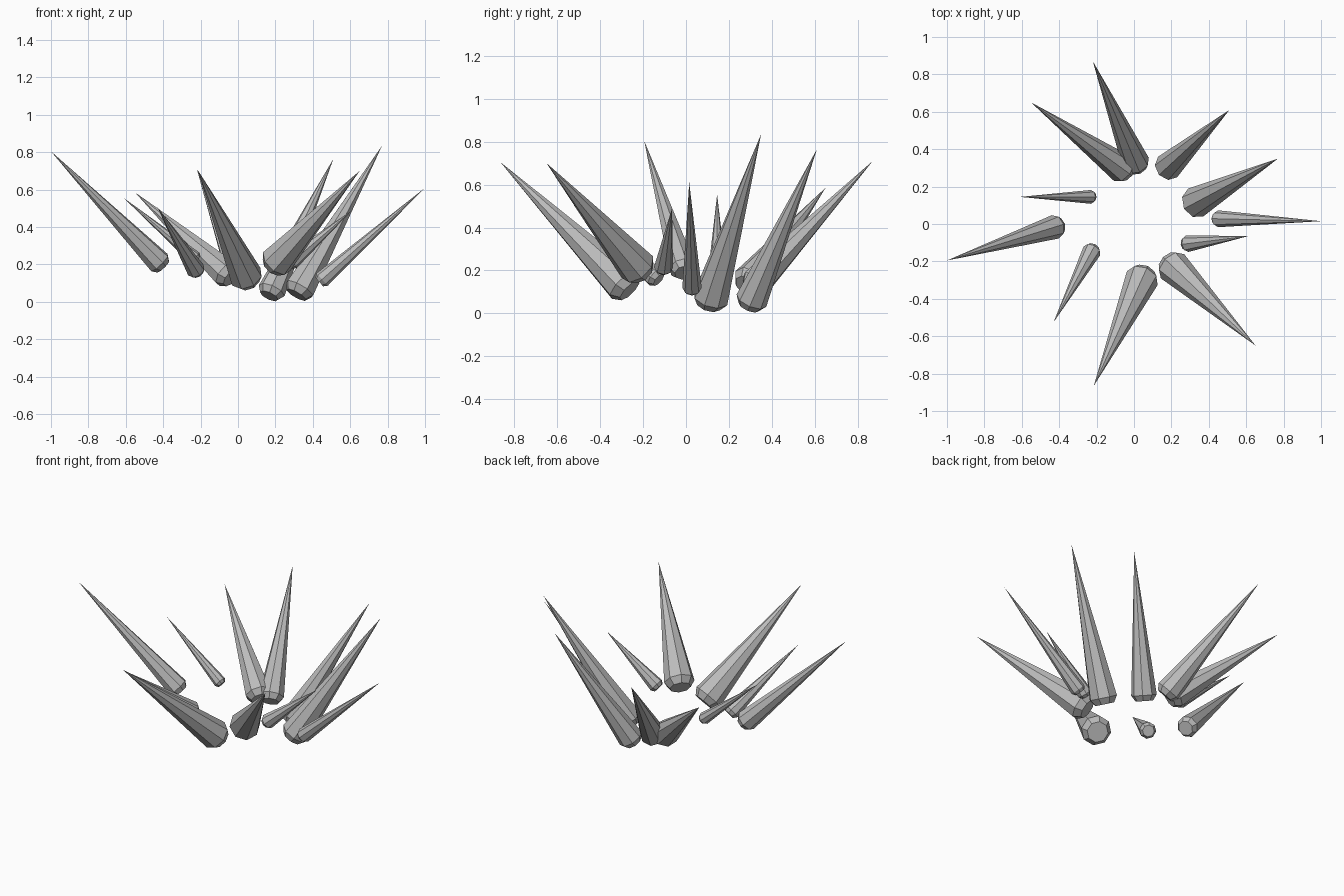
import bpy, bmesh, math
from mathutils import Vector

if "Cube" in bpy.data.objects:
    bpy.data.objects.remove(bpy.data.objects["Cube"])

SIDES = 8
grey = bpy.data.materials.new("stone_grey")
grey.diffuse_color = (0.5, 0.5, 0.5, 1)
grey.use_nodes = True
grey.node_tree.nodes["Principled BSDF"].inputs["Base Color"].default_value = grey.diffuse_color


def spike(name, base, tip, radius):
    """Long faceted point with a short chamfered butt end."""
    base, tip = Vector(base), Vector(tip)
    axis = tip - base
    length = axis.length
    turn = axis.to_track_quat('Z', 'Y')
    bm = bmesh.new()

    def ring(r, z):
        return [bm.verts.new(base + turn @ Vector((
            r * math.cos(2 * math.pi * i / SIDES),
            r * math.sin(2 * math.pi * i / SIDES), z))) for i in range(SIDES)]

    butt = ring(radius * 0.7, -radius * 0.45)
    wide = ring(radius, 0)
    point = bm.verts.new(base + turn @ Vector((0, 0, length)))
    bm.faces.new(butt[::-1])
    for i in range(SIDES):
        j = (i + 1) % SIDES
        bm.faces.new((butt[i], butt[j], wide[j], wide[i]))
        bm.faces.new((wide[i], wide[j], point))
    mesh = bpy.data.meshes.new(name)
    bm.to_mesh(mesh)
    bm.free()
    mesh.materials.append(grey)
    bpy.context.collection.objects.link(bpy.data.objects.new(name, mesh))


# Ring of outward-leaning spikes: widest-ring centre, tip, radius
spike("spike_back", (0.01, 0.325, 0.14), (-0.22, 0.87, 0.71), 0.075)
spike("spike_back_left", (-0.06, 0.295, 0.15), (-0.55, 0.65, 0.585), 0.08)
spike("spike_back_right", (0.18, 0.305, 0.06), (0.51, 0.61, 0.765), 0.075)
spike("spike_right_rear", (0.33, 0.115, 0.07), (0.77, 0.35, 0.835), 0.085)
spike("spike_right", (0.45, 0.028, 0.12), (1.0, 0.015, 0.61), 0.045)
spike("spike_right_small", (0.285, -0.105, 0.215), (0.61, -0.065, 0.49), 0.045)
spike("spike_front_right", (0.206, -0.226, 0.215), (0.65, -0.65, 0.70), 0.09)
spike("spike_front", (0.044, -0.29, 0.135), (-0.215, -0.865, 0.705), 0.09)
spike("spike_front_left_small", (-0.225, -0.143, 0.17), (-0.43, -0.525, 0.505), 0.05)
spike("spike_left", (-0.42, -0.015, 0.21), (-1.0, -0.195, 0.805), 0.065)
spike("spike_left_small", (-0.23, 0.145, 0.235), (-0.61, 0.145, 0.555), 0.037)
